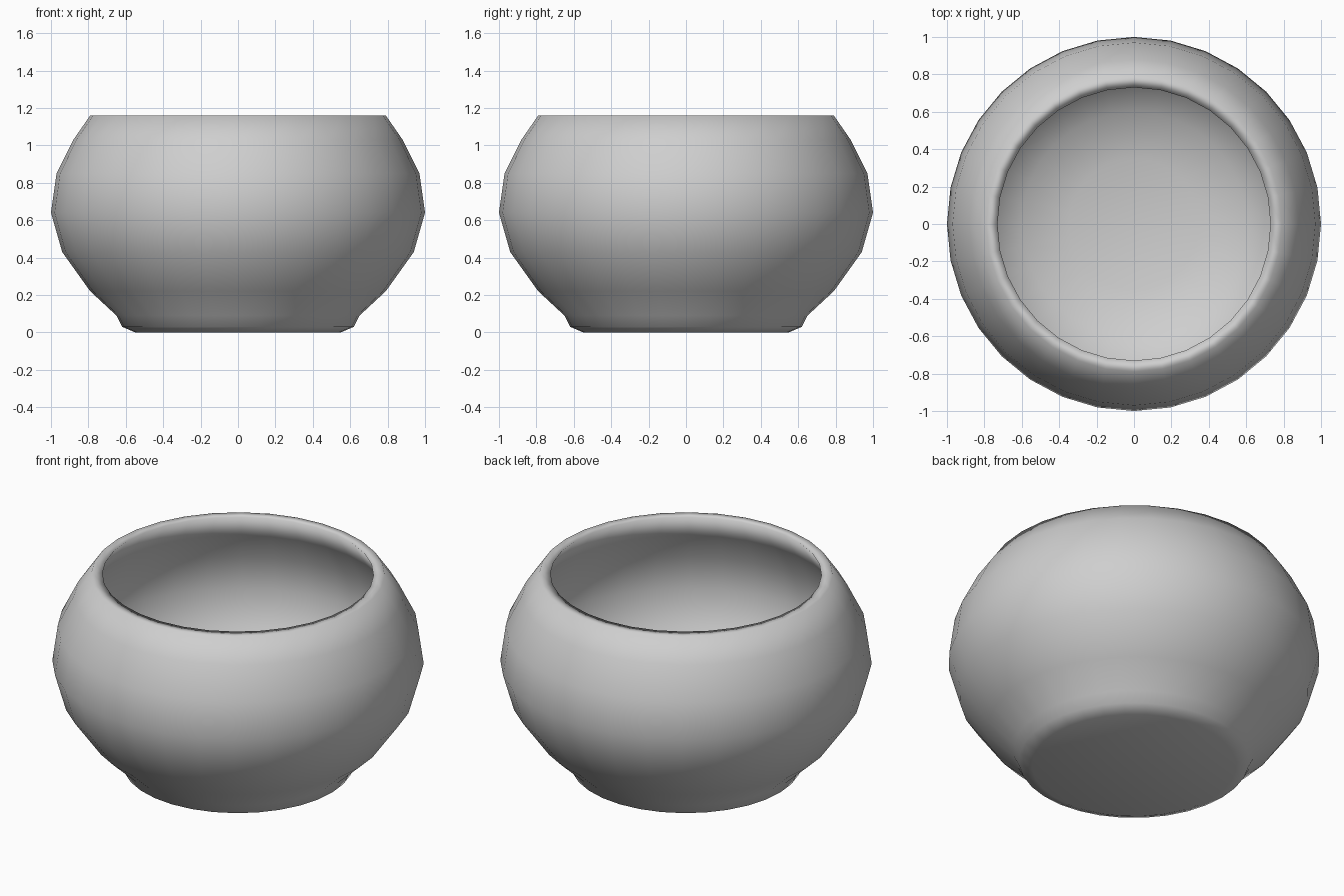
import bpy
import bmesh
import math

cube = bpy.data.objects.get("Cube")
if cube:
    bpy.data.objects.remove(cube, do_unlink=True)

SIDES = 32

# Half profile: (radius, height) from under the foot, up the outside, over the rim and down inside
outside = [(0, 0), (0.55, 0), (0.62, 0.03), (0.65, 0.09), (0.79, 0.22), (0.94, 0.43),
           (1.0, 0.64), (0.97, 0.85), (0.88, 1.03), (0.79, 1.16)]
inside = [(0.73, 1.16), (0.82, 1.01), (0.91, 0.84), (0.94, 0.64), (0.88, 0.45),
          (0.75, 0.27), (0.6, 0.15), (0.35, 0.09), (0, 0.07)]


def lathe(name, profile, material):
    """Revolve a half profile around the z axis into a smooth closed body."""
    bm = bmesh.new()
    verts = [bm.verts.new((r, 0, z)) for r, z in profile]
    edges = [bm.edges.new(pair) for pair in zip(verts, verts[1:])]
    bmesh.ops.spin(bm, geom=verts + edges, cent=(0, 0, 0), axis=(0, 0, 1),
                   angle=math.tau, steps=SIDES)
    bmesh.ops.remove_doubles(bm, verts=bm.verts, dist=0.0005)
    bmesh.ops.recalc_face_normals(bm, faces=bm.faces)
    for face in bm.faces:
        face.smooth = True
    mesh = bpy.data.meshes.new(name)
    bm.to_mesh(mesh)
    bm.free()
    mesh.materials.append(material)
    obj = bpy.data.objects.new(name, mesh)
    bpy.context.collection.objects.link(obj)
    return obj


# Plain grey glaze
grey = bpy.data.materials.new("light_grey")
grey.use_nodes = True
colour = (0.62, 0.62, 0.62, 1)
grey.diffuse_color = colour
grey.node_tree.nodes["Principled BSDF"].inputs["Base Color"].default_value = colour

# Round bowl with a narrow foot and a thick rim
lathe("bowl", outside + inside, grey)
